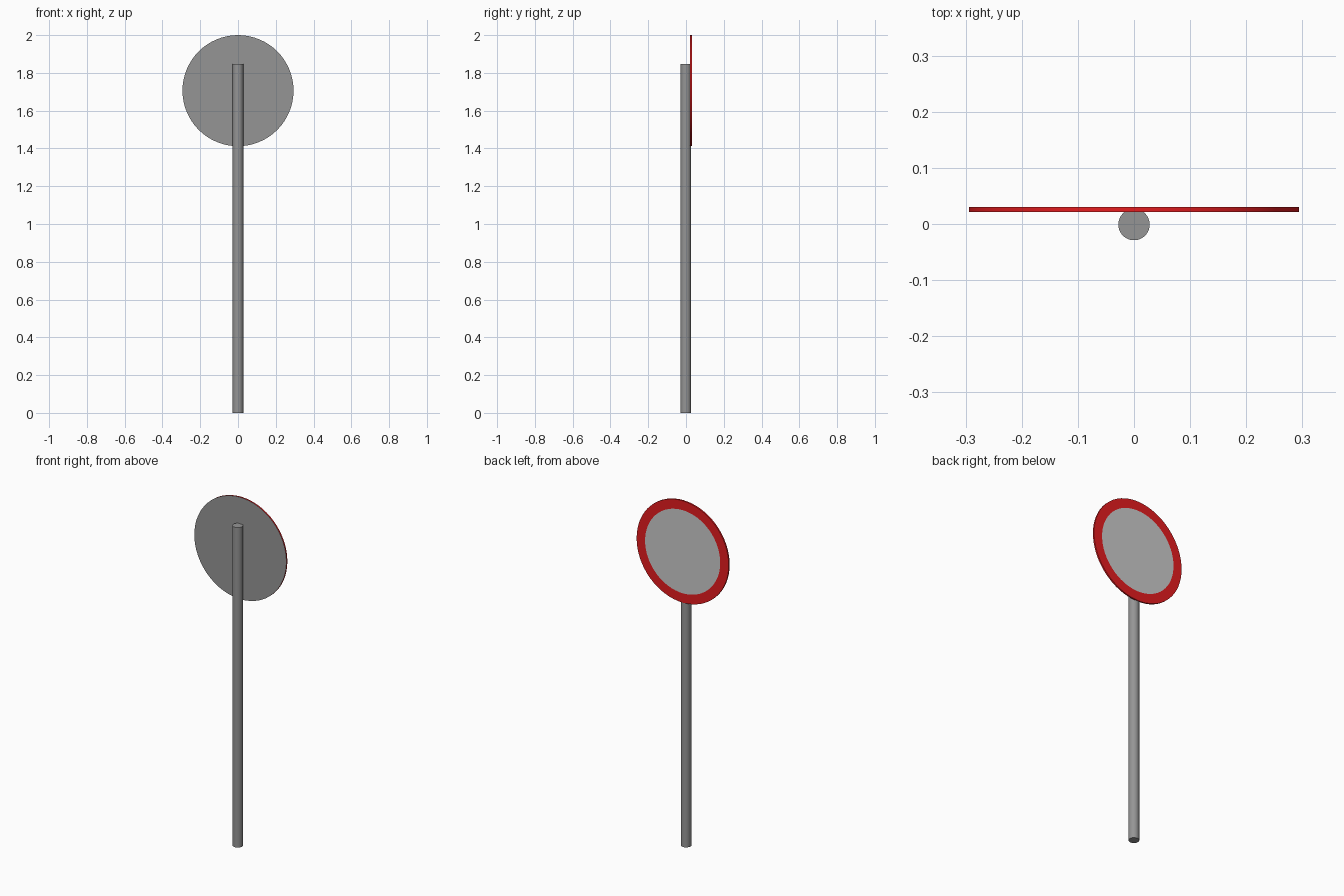
import bpy, bmesh, math

if "Cube" in bpy.data.objects:
    bpy.data.objects.remove(bpy.data.objects["Cube"])

SEG = 64
CZ, R, R_IN = 1.706, 0.294, 0.24
Y_BACK, Y_FACE = 0.0215, 0.0305


def paint(name, color):
    mat = bpy.data.materials.new(name)
    mat.diffuse_color = color
    mat.use_nodes = True
    mat.node_tree.nodes["Principled BSDF"].inputs["Base Color"].default_value = mat.diffuse_color
    return mat


RED = paint("red_paint", (0.78, 0.012, 0.014, 1))
STEEL = paint("dark_grey", (0.3, 0.3, 0.3, 1))


def ring(bm, r, y):
    return [bm.verts.new((r * math.cos(2 * math.pi * i / SEG), y,
                          CZ + r * math.sin(2 * math.pi * i / SEG))) for i in range(SEG)]


def finish(bm, name, mat=None):
    me = bpy.data.meshes.new(name)
    bm.to_mesh(me)
    bm.free()
    ob = bpy.data.objects.new(name, me)
    bpy.context.collection.objects.link(ob)
    if mat:
        me.materials.append(mat)
    bpy.ops.object.select_all(action='DESELECT')
    ob.select_set(True)
    bpy.context.view_layer.objects.active = ob
    bpy.ops.object.shade_smooth_by_angle(angle=math.radians(30))
    return ob


# Red border: front band plus outer edge of the plate
bm = bmesh.new()
rings = [ring(bm, r, y) for r, y in ((R_IN, Y_FACE), (R, Y_FACE), (R, Y_BACK))]
for a, b in zip(rings, rings[1:]):
    for i in range(SEG):
        j = (i + 1) % SEG
        bm.faces.new((a[i], a[j], b[j], b[i]))
finish(bm, "sign_border", RED)

# Light grey centre of the sign face
bm = bmesh.new()
bm.faces.new(ring(bm, R_IN, Y_FACE)[::-1])
finish(bm, "sign_face")

# Dark grey back of the plate
bm = bmesh.new()
bm.faces.new(ring(bm, R, Y_BACK))
finish(bm, "sign_back", STEEL)

# Pole
bpy.ops.mesh.primitive_cylinder_add(vertices=32, radius=0.028, depth=1.847,
                                    location=(0, -0.001, 1.847 / 2))
pole = bpy.context.object
pole.name = "pole"
pole.data.materials.append(STEEL)
bpy.ops.object.shade_smooth_by_angle(angle=math.radians(30))
